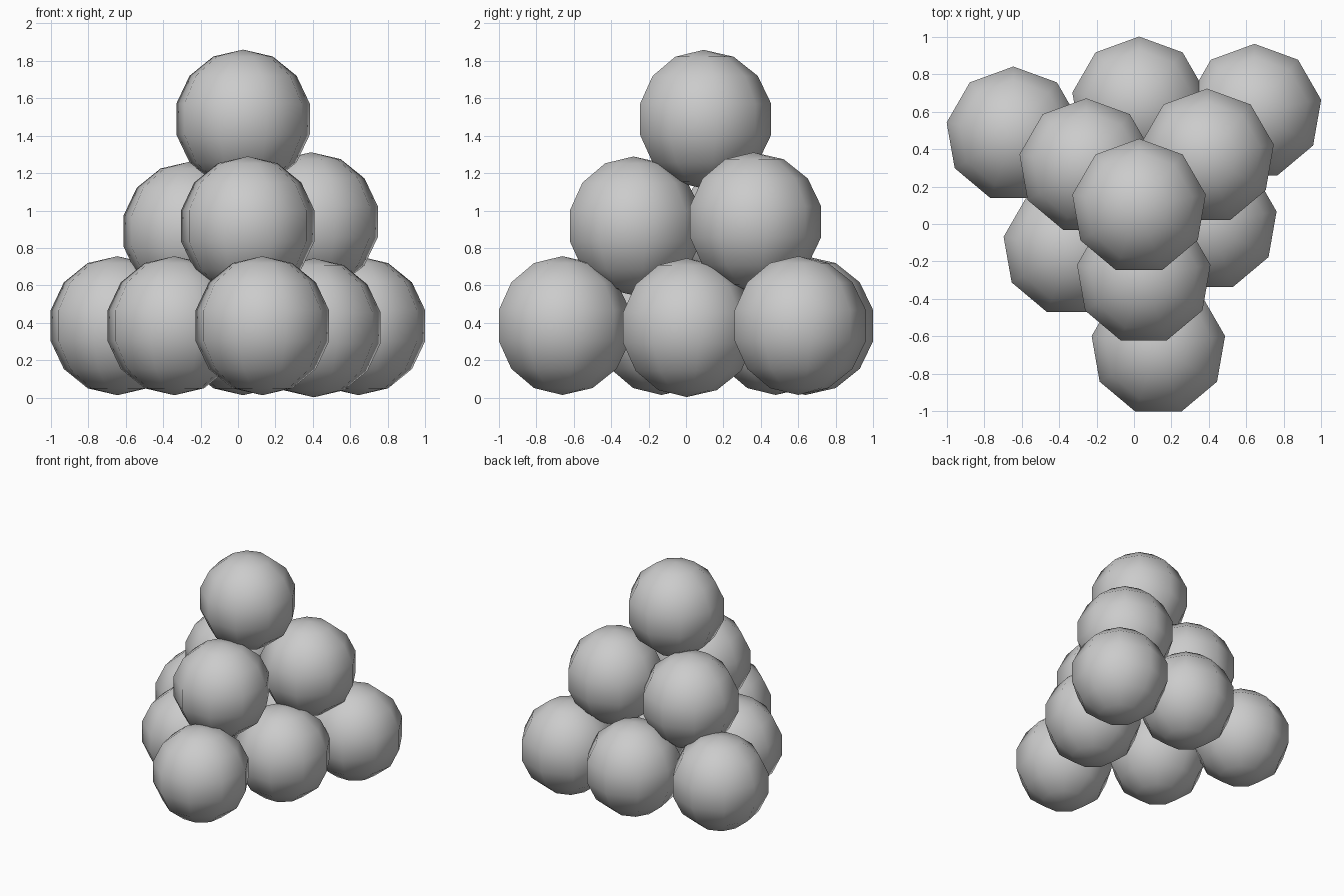
import bpy
import bmesh
import math
from mathutils import Matrix

if "Cube" in bpy.data.objects:
    bpy.data.objects.remove(bpy.data.objects["Cube"])

RADIUS = 0.371

grey = bpy.data.materials.new("light grey")
grey.diffuse_color = (0.6, 0.6, 0.6, 1)
grey.use_nodes = True
grey.node_tree.nodes["Principled BSDF"].inputs["Base Color"].default_value = grey.diffuse_color


def ball_mesh():
    """Low-poly smooth ball, 9 sides and 7 bands, one corner facing +y."""
    bm = bmesh.new()
    bmesh.ops.create_uvsphere(bm, u_segments=9, v_segments=7, radius=RADIUS)
    corner = max(bm.verts, key=lambda v: v.co.xy.length)
    turn = math.pi / 2 - math.atan2(corner.co.y, corner.co.x)
    bm.transform(Matrix.Rotation(turn, 4, 'Z'))
    for f in bm.faces:
        f.smooth = True
    me = bpy.data.meshes.new("ball")
    bm.to_mesh(me)
    bm.free()
    me.materials.append(grey)
    return me


# Ball centres, layer by layer
layers = {
    "bottom_ball": [(-0.644, 0.479, 0.385), (0.027, 0.639, 0.385),
                    (0.643, 0.600, 0.385), (-0.340, -0.131, 0.385),
                    (0.405, 0.004, 0.374), (0.130, -0.661, 0.385)],
    "middle_ball": [(-0.255, 0.309, 0.890), (0.390, 0.361, 0.940),
                    (0.052, -0.281, 0.918)],
    "top_ball": [(0.027, 0.094, 1.488)],
}

mesh = ball_mesh()
for name, centres in layers.items():
    for c in centres:
        ob = bpy.data.objects.new(name, mesh)
        ob.location = c
        bpy.context.collection.objects.link(ob)
